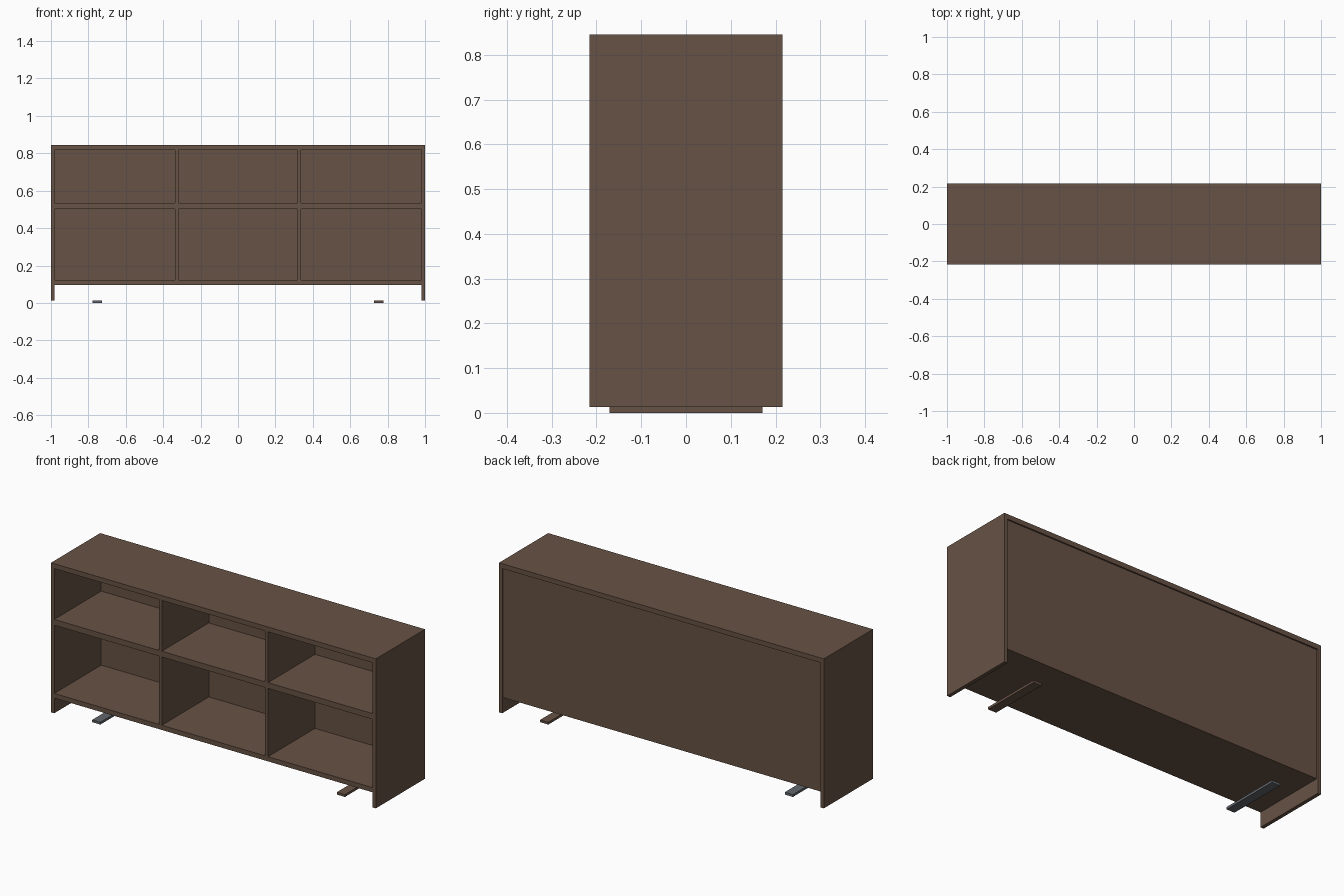
import bpy
import bmesh
from mathutils import Vector

if "Cube" in bpy.data.objects:
    bpy.data.objects.remove(bpy.data.objects["Cube"])


def material(name, rgb):
    mat = bpy.data.materials.new(name)
    mat.diffuse_color = (*rgb, 1)
    mat.use_nodes = True
    mat.node_tree.nodes["Principled BSDF"].inputs["Base Color"].default_value = mat.diffuse_color
    return mat


wood = material("dark_wood", (0.135, 0.084, 0.058))
metal = material("dark_metal", (0.12, 0.13, 0.145))


def board(name, x, y, z, mat=wood):
    """Flat-sided board given by its (min, max) range on each axis."""
    lo, hi = Vector((x[0], y[0], z[0])), Vector((x[1], y[1], z[1]))
    mesh = bpy.data.meshes.new(name)
    bm = bmesh.new()
    bmesh.ops.create_cube(bm, size=1)
    for v in bm.verts:
        v.co = Vector(v.co[i] * (hi[i] - lo[i]) for i in range(3))
    bm.to_mesh(mesh)
    bm.free()
    mesh.materials.append(mat)
    obj = bpy.data.objects.new(name, mesh)
    obj.location = (lo + hi) / 2
    bpy.context.collection.objects.link(obj)
    return obj


W, D, T = 1.0, 0.216, 0.02          # half width, half depth, side thickness
TOP, TOP_UNDER = 0.845, 0.818
SHELF = (0.503, 0.535)
BASE = (0.097, 0.123)
FOOT_H = 0.013
BACK = (0.197, 0.208)               # back panel sits in a shallow recess
inner = (-W + T, W - T)
full_depth = (-D, D)
inner_depth = (-D, BACK[0])

# Carcass: top, base, shelf and back
board("top_panel", (-W, W), full_depth, (TOP_UNDER, TOP))
board("base_panel", inner, (-D, BACK[1]), BASE)
board("middle_shelf", inner, inner_depth, SHELF)
board("back_panel", inner, BACK, (BASE[1], TOP_UNDER))

# Side panels, dividers and feet on each side
for side, s in (("left", -1), ("right", 1)):
    board(f"{side}_side_panel", sorted((s * W, s * (W - T))), full_depth,
          (FOOT_H, TOP_UNDER))
    div_x = (s * 0.327 - 0.009, s * 0.327 + 0.009)
    board(f"{side}_lower_divider", div_x, inner_depth, (BASE[1], SHELF[0]))
    board(f"{side}_upper_divider", div_x, inner_depth, (SHELF[1], TOP_UNDER))
    board(f"{side}_foot_rail", (s * 0.753 - 0.025, s * 0.753 + 0.025),
          (-0.171, 0.171), (0, FOOT_H), metal if s < 0 else wood)
